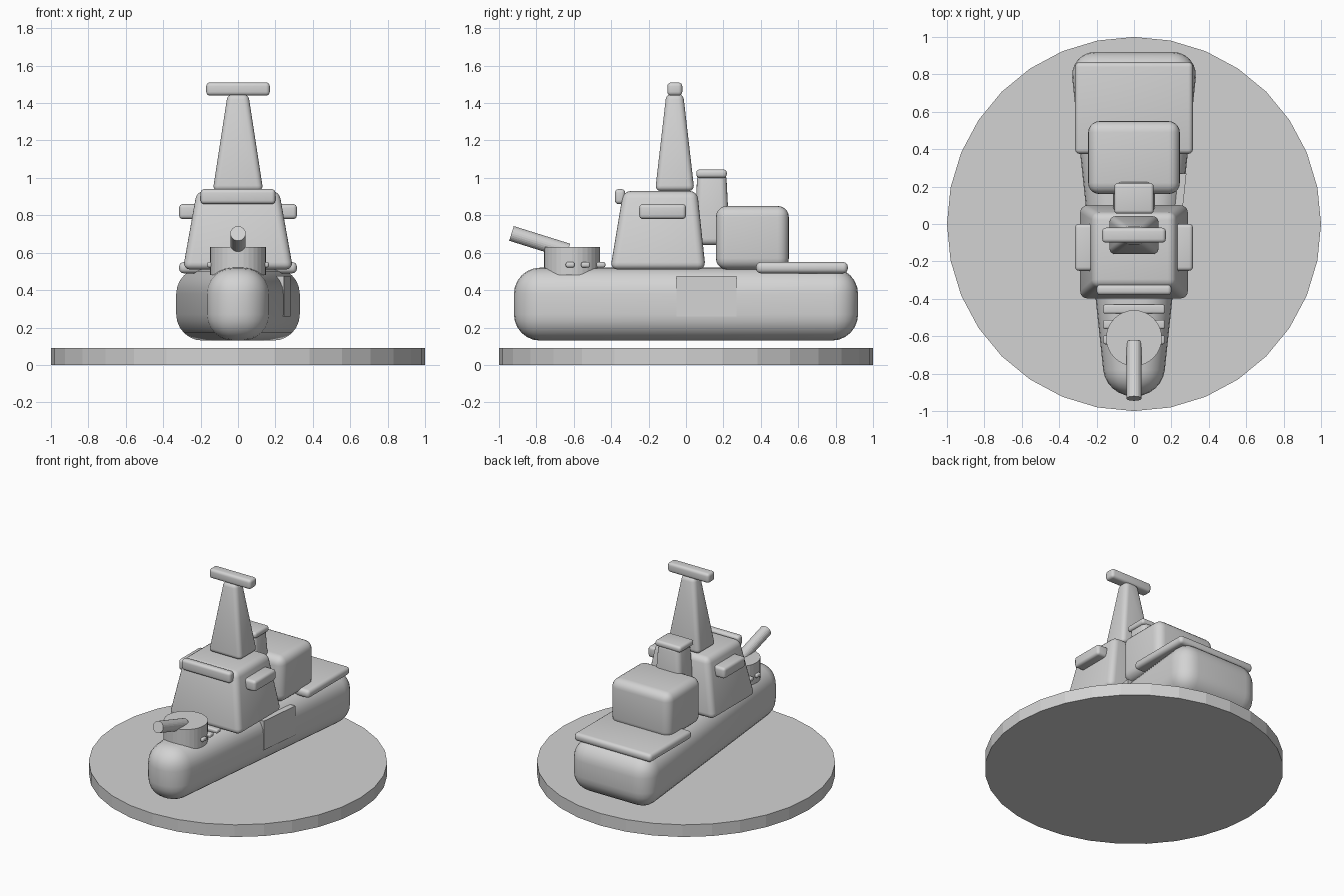
import bpy, bmesh, math
from mathutils import Vector

cube = bpy.data.objects.get("Cube")
if cube:
    bpy.data.objects.remove(cube, do_unlink=True)

grey = bpy.data.materials.new("plain grey")
grey.use_nodes = True
grey.diffuse_color = (0.65, 0.65, 0.65, 1)
grey.node_tree.nodes["Principled BSDF"].inputs["Base Color"].default_value = grey.diffuse_color


def finish(name, bm, smooth):
    bmesh.ops.recalc_face_normals(bm, faces=bm.faces)
    mesh = bpy.data.meshes.new(name)
    bm.to_mesh(mesh)
    bm.free()
    mesh.materials.append(grey)
    obj = bpy.data.objects.new(name, mesh)
    bpy.context.collection.objects.link(obj)
    if smooth:
        bpy.ops.object.select_all(action="DESELECT")
        obj.select_set(True)
        bpy.context.view_layer.objects.active = obj
        bpy.ops.object.shade_smooth_by_angle(angle=math.radians(35))
    return obj


def block(name, x, y, z, radius, top_x=None, top_y=None, segments=4, shape=None):
    """Rounded box from ranges, with an optional smaller top or a corner rule."""
    top_x, top_y = top_x or x, top_y or y
    bm = bmesh.new()
    bmesh.ops.create_cube(bm, size=2)
    for v in bm.verts:
        i, j, k = (int(c > 0) for c in v.co)
        v.co = ((top_x if k else x)[i], (top_y if k else y)[j], z[k])
        if shape:
            shape(v.co, i)
    if radius:
        bmesh.ops.bevel(bm, geom=bm.edges[:], offset=radius, segments=segments,
                        profile=0.5, affect="EDGES", clamp_overlap=True)
    return finish(name, bm, radius > 0)


def cylinder(name, start, end, radius, sides):
    start, end = Vector(start), Vector(end)
    bm = bmesh.new()
    bmesh.ops.create_cone(bm, cap_ends=True, segments=sides, radius1=radius,
                          radius2=radius, depth=(end - start).length)
    turn = Vector((0, 0, 1)).rotation_difference(end - start).to_matrix()
    for v in bm.verts:
        v.co = turn @ v.co + (start + end) / 2
    return finish(name, bm, False)


def sym(w):
    return (-w, w)


def hull_width(y):
    return 0.15 + 0.106 * (y + 0.92)


def hull_shape(co, side):
    co.x = hull_width(co.y) * (1 if side else -1)


def panel_shape(co, side):
    co.x = hull_width(co.y) + (0.004 if side else -0.06)


# Display base and hull
cylinder("base_disc", (0, 0, 0), (0, 0, 0.09), 1, 32)
block("hull", sym(1), sym(0.92), (0.13, 0.52), 0.14, segments=6, shape=hull_shape)
block("hull_side_panel", sym(1), (-0.05, 0.27), (0.26, 0.475), 0, shape=panel_shape)

# Bridge with window visor and side wings
block("bridge", sym(0.295), (-0.405, 0.105), (0.51, 0.93), 0.04,
      sym(0.22), (-0.335, 0.06))
block("bridge_visor", sym(0.2), (-0.38, -0.325), (0.86, 0.94), 0.02)
for name, s in (("left", 1), ("right", -1)):
    block(name + "_bridge_wing", sorted((s * 0.2, s * 0.315)), (-0.25, 0),
          (0.78, 0.86), 0.02)

# Mast and radar bar
block("mast", sym(0.135), (-0.165, 0.045), (0.93, 1.45), 0.03,
      sym(0.055), (-0.105, -0.015))
block("radar_bar", sym(0.17), (-0.1, -0.02), (1.44, 1.51), 0.02)

# Funnel, hangar and stern deck
block("funnel", sym(0.115), (0.045, 0.235), (0.64, 1.03), 0.035,
      sym(0.09), (0.06, 0.215))
block("funnel_cap", sym(0.105), (0.055, 0.218), (1.0, 1.045), 0.018)
block("hangar", sym(0.245), (0.16, 0.55), (0.51, 0.85), 0.06, segments=5)
block("stern_deck", sym(0.315), (0.375, 0.865), (0.49, 0.55), 0.025)

# Foredeck slats and gun
for n in range(3):
    y = -0.455 - n * 0.082
    block("foredeck_slat", sym(0.165), (y - 0.024, y + 0.024), (0.521, 0.55), 0.011)
cylinder("gun_turret", (0, -0.61, 0.48), (0, -0.61, 0.63), 0.149, 32)
cylinder("gun_barrel", (0, -0.632, 0.609), (0, -0.933, 0.703), 0.041, 24)
